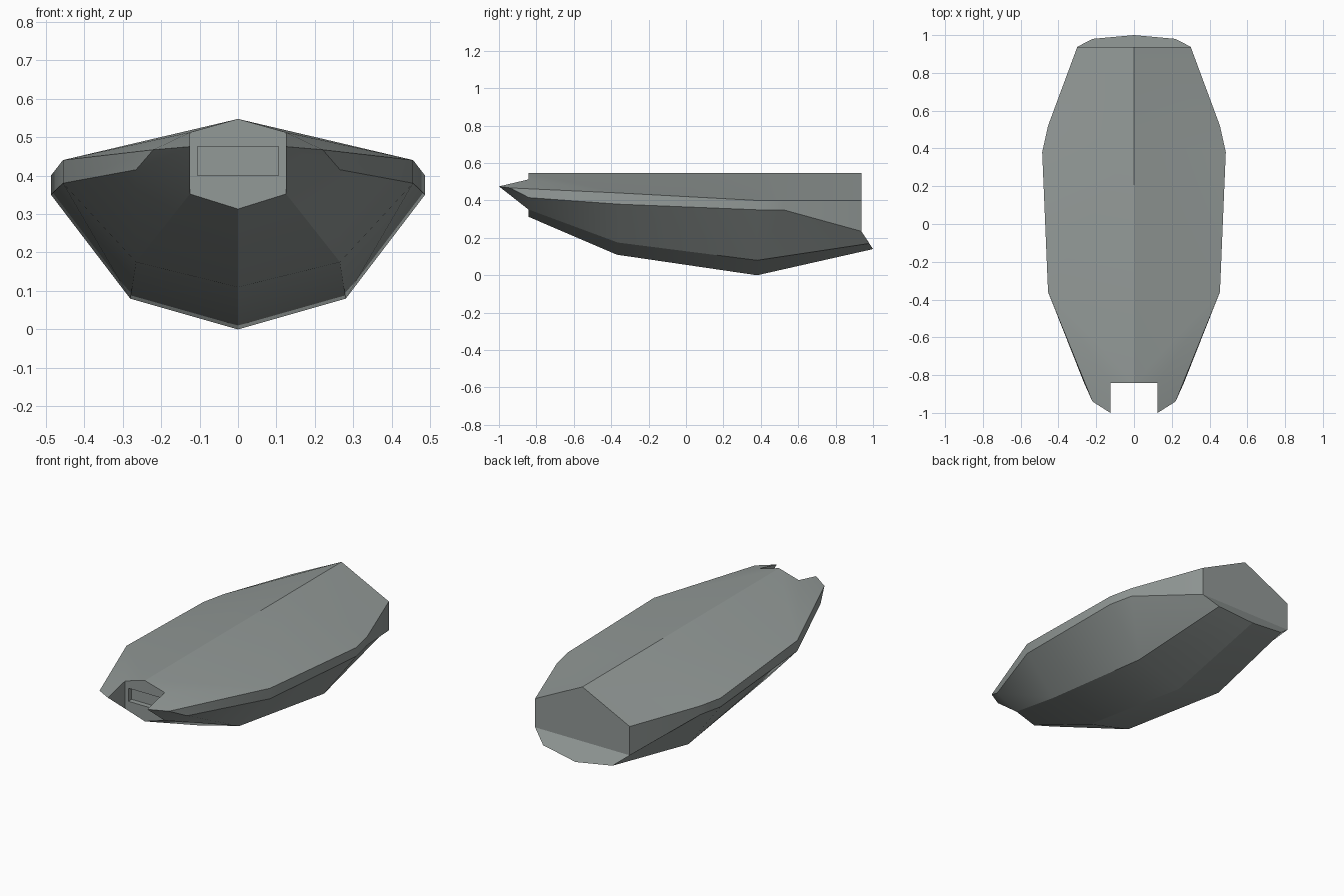
import bpy, bmesh, math

cube = bpy.data.objects.get("Cube")
if cube:
    bpy.data.objects.remove(cube, do_unlink=True)


def make_material(name, colour):
    mat = bpy.data.materials.new(name)
    mat.use_nodes = True
    mat.diffuse_color = colour
    mat.node_tree.nodes["Principled BSDF"].inputs["Base Color"].default_value = colour
    return mat


hull_grey = make_material("hull_grey", (0.29, 0.32, 0.31, 1))
bow_y, stern_y = -0.843, 0.938

bm = bmesh.new()


def line(*points):
    return [bm.verts.new(p) for p in points]


# Lengthwise lines of the left half, bow to stern
ridge = line((0, bow_y, .547), (0, .43, .547), (0, stern_y, .547))
gunwale = line((.22, -.94, .467), (.455, -.36, .44), (.486, .38, .4), (.455, .52, .4), (.3, stern_y, .4))
rail = line((.265, -.84, .415), (.455, -.36, .38), (.486, .38, .35), (.455, .52, .35), (.3, stern_y, .235))
chine = line((.125, bow_y, .352), (.265, -.365, .175), (.28, .38, .08), (.22, .98, .17))
keel = line((0, bow_y, .313), (0, -.37, .11), (0, .38, 0), (0, 1, .14))
notch_top, horn = line((.125, bow_y, .512), (.125, -1, .475))
ledge, = line((0, stern_y, .235))


def faces(*loops):
    for loop in loops:
        bm.faces.new(loop)


# Deck
faces((ridge[0], notch_top, gunwale[1]), (notch_top, horn, gunwale[0], gunwale[1]),
      (ridge[0], gunwale[1], ridge[1]), (gunwale[1], gunwale[2], ridge[1]),
      (gunwale[2], gunwale[3], ridge[1]), (gunwale[3], gunwale[4], ridge[2], ridge[1]))

# Side strip between gunwale and rail
for i in range(4):
    faces((gunwale[i], rail[i], rail[i + 1], gunwale[i + 1]))

# Bow horn underside and lower hull
faces((horn, chine[0], rail[0], gunwale[0]), (rail[0], chine[0], chine[1], rail[1]),
      (rail[1], chine[1], chine[2], rail[2]), (rail[2], chine[2], rail[3]),
      (rail[3], chine[2], chine[3], rail[4]))
for i in range(3):
    faces((chine[i], keel[i], keel[i + 1], chine[i + 1]))

# Stern wall and sloping ledge
faces((ridge[2], gunwale[4], rail[4], ledge), (rail[4], chine[3], keel[3], ledge))

# Bow notch with a recessed slot
slot = [(0, .475), (.105, .475), (.105, .4), (0, .4)]
rim = line(*[(x, bow_y, z) for x, z in slot])
back = line(*[(x, bow_y + .03, z) for x, z in slot])
faces((notch_top, chine[0], horn))
outer = [ridge[0], notch_top, chine[0], keel[0]]
for i in range(3):
    faces((outer[i], outer[i + 1], rim[i + 1], rim[i]), (rim[i], rim[i + 1], back[i + 1], back[i]))
faces(back)

# Mirror to the right half and weld the centre seam
both = bm.verts[:] + bm.edges[:] + bm.faces[:]
copy = bmesh.ops.duplicate(bm, geom=both)["geom"]
for v in copy:
    if isinstance(v, bmesh.types.BMVert):
        v.co.x *= -1
bmesh.ops.remove_doubles(bm, verts=bm.verts[:], dist=0.0005)
bmesh.ops.recalc_face_normals(bm, faces=bm.faces[:])

mesh = bpy.data.meshes.new("hull")
bm.to_mesh(mesh)
bm.free()
mesh.materials.append(hull_grey)
hull = bpy.data.objects.new("hull", mesh)
bpy.context.collection.objects.link(hull)
bpy.context.view_layer.objects.active = hull
hull.select_set(True)
bpy.ops.object.shade_smooth_by_angle(angle=math.radians(20))
